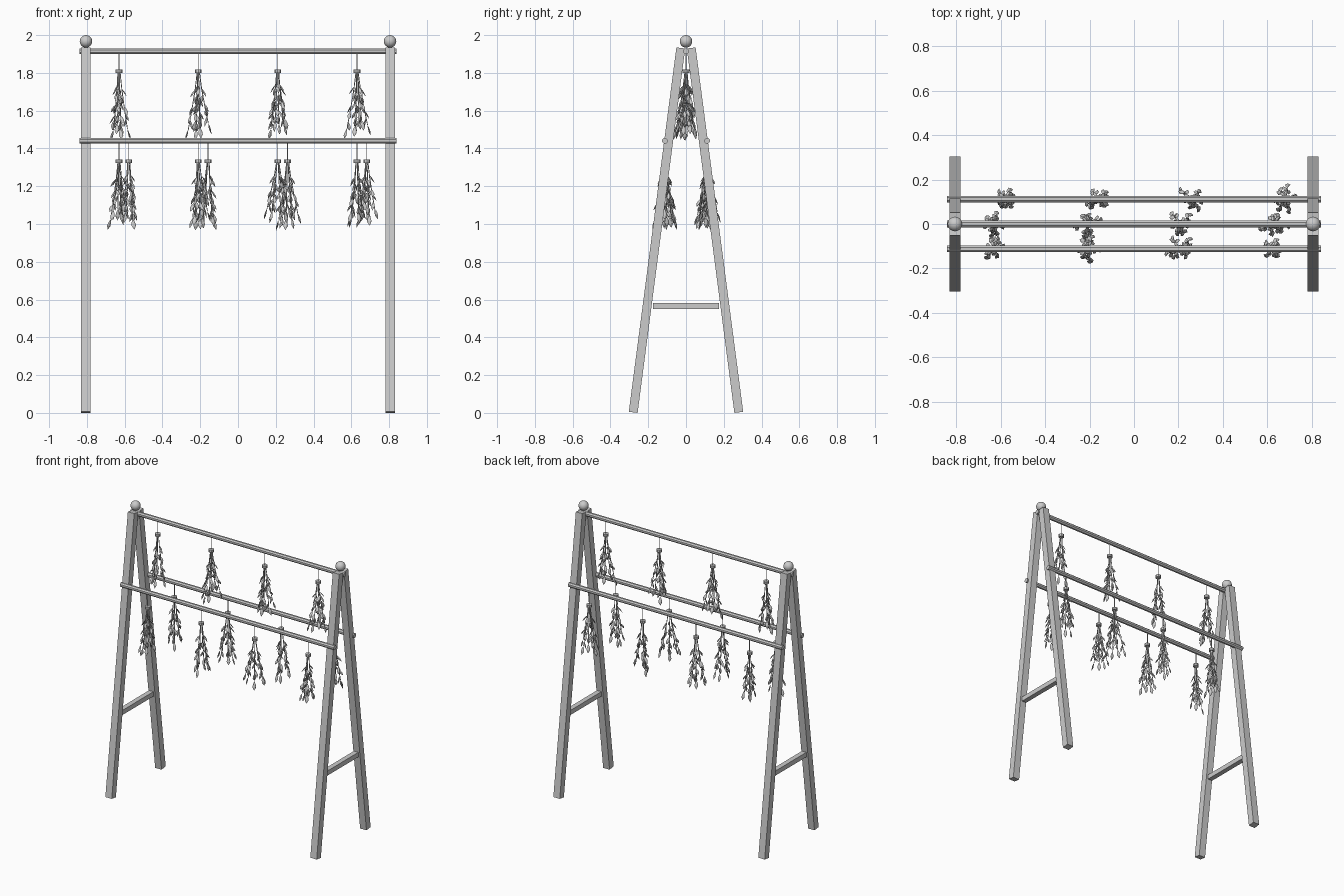
import bpy, bmesh, math, random
from mathutils import Vector, Matrix

if "Cube" in bpy.data.objects:
    bpy.data.objects.remove(bpy.data.objects["Cube"])

random.seed(11)
grey = bpy.data.materials.new("plain grey")
grey.diffuse_color = (0.6, 0.6, 0.6, 1)
grey.use_nodes = True
grey.node_tree.nodes["Principled BSDF"].inputs["Base Color"].default_value = grey.diffuse_color


def finish(name, bm, smooth=False):
    bmesh.ops.recalc_face_normals(bm, faces=bm.faces)
    me = bpy.data.meshes.new(name)
    bm.to_mesh(me)
    bm.free()
    me.materials.append(grey)
    for p in me.polygons:
        p.use_smooth = smooth
    ob = bpy.data.objects.new(name, me)
    bpy.context.collection.objects.link(ob)
    return ob


def frame(a, b):
    """Matrix placing a z-aligned shape midway between a and b."""
    d = b - a
    return Matrix.Translation((a + b) / 2) @ d.to_track_quat('Z', 'Y').to_matrix().to_4x4()


def add_rod(bm, a, b, r, sides, r2=None, twist=0):
    a, b = Vector(a), Vector(b)
    bmesh.ops.create_cone(bm, cap_ends=True, segments=sides, radius1=r,
                          radius2=r if r2 is None else r2, depth=(b - a).length,
                          matrix=frame(a, b) @ Matrix.Rotation(twist, 4, 'Z'))


def add_box(bm, size, matrix):
    bmesh.ops.create_cube(bm, size=1, matrix=matrix @ Matrix.Diagonal((*size, 1)))


def add_leaf(bm, base, direction, length, width):
    """Flattened pointed leaf, widest a little past the middle."""
    m = (Matrix.Translation(base) @ direction.to_track_quat('Z', 'Y').to_matrix().to_4x4()
         @ Matrix.Rotation(random.uniform(-0.7, 0.7), 4, 'Z'))
    rings = []
    for t, w in ((0.3, 0.75), (0.62, 1.0)):
        rings.append([bm.verts.new(m @ Vector((math.cos(k * math.pi / 3) * width * w / 2,
                                               math.sin(k * math.pi / 3) * width * w / 5,
                                               t * length))) for k in range(6)])
    root = bm.verts.new(m @ Vector((0, 0, 0)))
    tip = bm.verts.new(m @ Vector((0, 0, length)))
    for k in range(6):
        n = (k + 1) % 6
        bm.faces.new((root, rings[0][n], rings[0][k]))
        bm.faces.new((rings[0][k], rings[0][n], rings[1][n], rings[1][k]))
        bm.faces.new((rings[1][k], rings[1][n], tip))


# A-frame ends: splayed legs, brace and ball finial
for side, x in (("left", -0.805), ("right", 0.805)):
    for place, s in (("front", -1), ("back", 1)):
        bm = bmesh.new()
        low, high = Vector((x, s * 0.2795, 0.003)), Vector((x, s * 0.0275, 1.932))
        tilt = math.atan2(low.y - high.y, high.z - low.z)
        add_box(bm, (0.05, 0.047, (high - low).length),
                Matrix.Translation((low + high) / 2) @ Matrix.Rotation(tilt, 4, 'X'))
        finish(f"{side}_{place}_leg", bm)
    bm = bmesh.new()
    add_box(bm, (0.035, 0.35, 0.033), Matrix.Translation((x, 0, 0.566)))
    finish(f"{side}_brace", bm)
    bm = bmesh.new()
    bmesh.ops.create_uvsphere(bm, u_segments=20, v_segments=12, radius=0.033,
                              matrix=Matrix.Translation((x, 0, 1.967)))
    finish(f"{side}_finial", bm, True)

# Hanging poles, eight-sided: (name, y, z, bundle x offset)
poles = (("top", 0, 1.915, 0), ("front", -0.112, 1.44, 0), ("back", 0.112, 1.44, 0.052))
for name, y, z, shift in poles:
    bm = bmesh.new()
    add_rod(bm, (-0.84, y, z), (0.84, y, z), 0.016, 8, twist=math.pi / 8)
    finish(f"{name}_pole", bm)

# Dried herb bundles: string, knot, drooping stems and leaves
for name, y, z, shift in poles:
    for i in range(4):
        x = -0.63 + 0.42 * i + shift
        knot = Vector((x, y, z - 0.107))
        bm = bmesh.new()
        add_rod(bm, (x, y, z), knot, 0.0025, 6)
        finish(f"{name}_string_{i + 1}", bm)
        bm = bmesh.new()
        add_rod(bm, knot - Vector((0, 0, 0.009)), knot + Vector((0, 0, 0.009)), 0.019, 10)
        finish(f"{name}_knot_{i + 1}", bm)
        bm = bmesh.new()
        stems = 6
        for k in range(stems):
            ang = math.tau * k / stems + random.uniform(-0.4, 0.4)
            out = Vector((math.cos(ang), math.sin(ang), 0))
            spread, drop = random.uniform(0.02, 0.055), random.uniform(0.25, 0.31)

            def point(t):
                return knot + out * (0.005 + spread * t ** 1.2) - Vector((0, 0, drop * t))
            for a, b in ((0, 0.33), (0.33, 0.67), (0.67, 1)):
                add_rod(bm, point(a), point(b), 0.0028, 5, 0.0022)
            # leaves in a loose spiral around each stem, larger toward the tip
            for j in range(5):
                t = 0.3 + 0.14 * j + random.uniform(-0.04, 0.04)
                turn = ang + j * 2.4 + random.uniform(-0.5, 0.5)
                d = Vector((math.cos(turn), math.sin(turn), 0)) * 0.42 + out * 0.2
                d.z = -random.uniform(0.8, 1.1)
                add_leaf(bm, point(min(t, 1)), d.normalized(),
                         random.uniform(0.046, 0.058), 0.012 + 0.012 * t)
            add_leaf(bm, point(1), Vector((out.x * 0.3, out.y * 0.3, -1)), 0.06, 0.024)
        finish(f"{name}_herbs_{i + 1}", bm)
